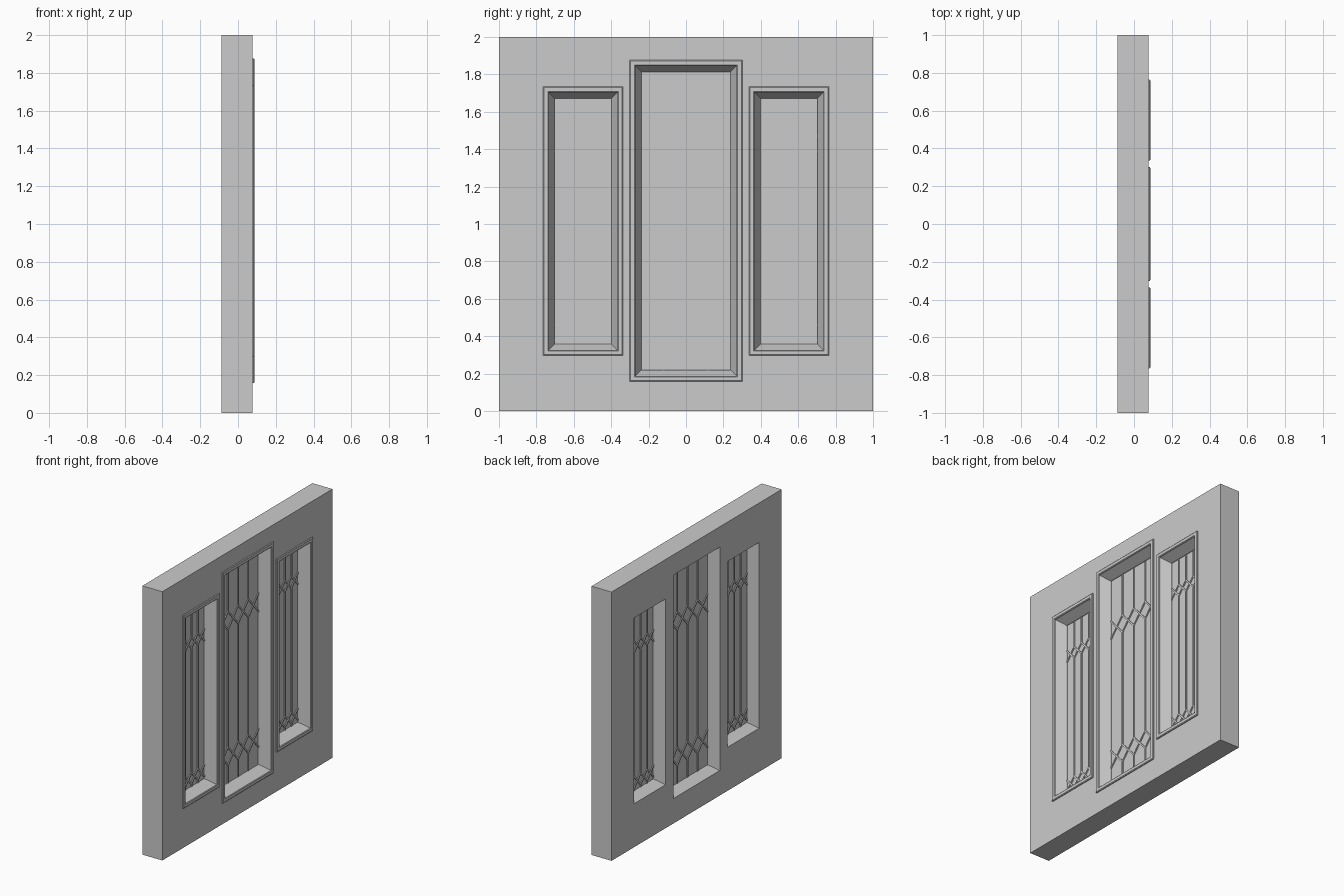
import bpy, bmesh, math
from mathutils import Matrix

if "Cube" in bpy.data.objects:
    bpy.data.objects.remove(bpy.data.objects["Cube"])

XB, XF = -0.087, 0.077      # wall back and front
GX = -0.005                 # glass plane


def finish(name, bm):
    bmesh.ops.recalc_face_normals(bm, faces=bm.faces[:])
    me = bpy.data.meshes.new(name)
    bm.to_mesh(me)
    bm.free()
    ob = bpy.data.objects.new(name, me)
    bpy.context.collection.objects.link(ob)
    return ob


def add_box(bm, c, s, rot=0.0):
    m = Matrix.Translation(c) @ Matrix.Rotation(rot, 4, 'X') @ Matrix.Diagonal((*s, 1))
    bmesh.ops.create_cube(bm, size=1, matrix=m)


def frame(name, cy, cz, hw, hh, profile):
    """Sweep a closed (x, inset) profile around a rectangle with mitred corners."""
    bm = bmesh.new()
    rings = [[bm.verts.new((x, cy + sy * (hw - i), cz + sz * (hh - i)))
              for sy, sz in ((-1, -1), (1, -1), (1, 1), (-1, 1))] for x, i in profile]
    for a, b in zip(rings, rings[1:] + rings[:1]):
        for k in range(4):
            n = (k + 1) % 4
            bm.faces.new((a[k], a[n], b[n], b[k]))
    return finish(name, bm)


def bar(bm, p, q, w=0.011, d=0.02):
    """Lead strip between two (y, z) points on the glass."""
    dy, dz = q[0] - p[0], q[1] - p[1]
    add_box(bm, (GX, (p[0] + q[0]) / 2, (p[1] + q[1]) / 2),
            (d, math.hypot(dy, dz) + w * 0.5, w), math.atan2(dz, dy))


# name, centre y, centre z, half width and half height of opening
windows = [("left", -0.55, 1.015, 0.186, 0.691),
           ("centre", 0.0, 1.017, 0.273, 0.831),
           ("right", 0.55, 1.015, 0.186, 0.691)]

# wall with three openings
bm = bmesh.new()
add_box(bm, ((XB + XF) / 2, 0, 1), (XF - XB, 2, 2))
wall = finish("wall", bm)
bm = bmesh.new()
for _, cy, cz, hw, hh in windows:
    add_box(bm, (0, cy, cz), (1, hw * 2, hh * 2))
cutter = finish("opening_cutter", bm)
mod = wall.modifiers.new("openings", 'BOOLEAN')
mod.operation, mod.solver, mod.object = 'DIFFERENCE', 'EXACT', cutter
bpy.context.view_layer.objects.active = wall
bpy.ops.object.modifier_apply(modifier=mod.name)
bpy.data.objects.remove(cutter)

for name, cy, cz, hw, hh in windows:
    # raised trim on the front face
    frame(name + "_trim", cy, cz, hw, hh,
          [(XF - 0.005, -0.028), (XF + 0.006, -0.028), (XF + 0.010, -0.023),
           (XF + 0.010, -0.003), (XF + 0.006, 0.002), (XF - 0.005, 0.002)])
    # sloped reveal running in to the glass from both faces
    ins = 0.034
    frame(name + "_reveal", cy, cz, hw, hh,
          [(XF, 0.0), (GX + 0.014, ins), (GX - 0.014, ins), (XB, 0.0)])
    # glass pane
    iw, ih = hw - ins, hh - ins
    bm = bmesh.new()
    add_box(bm, (GX, cy, cz), (0.008, iw * 2 + 0.01, ih * 2 + 0.01))
    finish(name + "_glass", bm)

    # leading: three uprights broken by two rows of diamonds
    bm = bmesh.new()
    step, dh = iw / 2, iw * 0.28
    rows = (0.42, 1.43)
    bot, top = cz - ih, cz + ih
    for k in (-1, 0, 1):
        y = cy + k * step
        for z0, z1 in ((bot, rows[0] - dh), (rows[0] + dh, rows[1] - dh), (rows[1] + dh, top)):
            if z1 > z0:
                bar(bm, (y, z0), (y, z1))
        for z in rows:
            for sy in (-1, 1):
                for sz in (-1, 1):
                    bar(bm, (y, z + sz * dh), (y + sy * step / 2, z))
    for z in rows:
        for s in (-1, 1):
            for sz in (-1, 1):
                bar(bm, (cy + s * step * 1.5, z), (cy + s * iw, z + sz * dh))
    finish(name + "_leading", bm)
